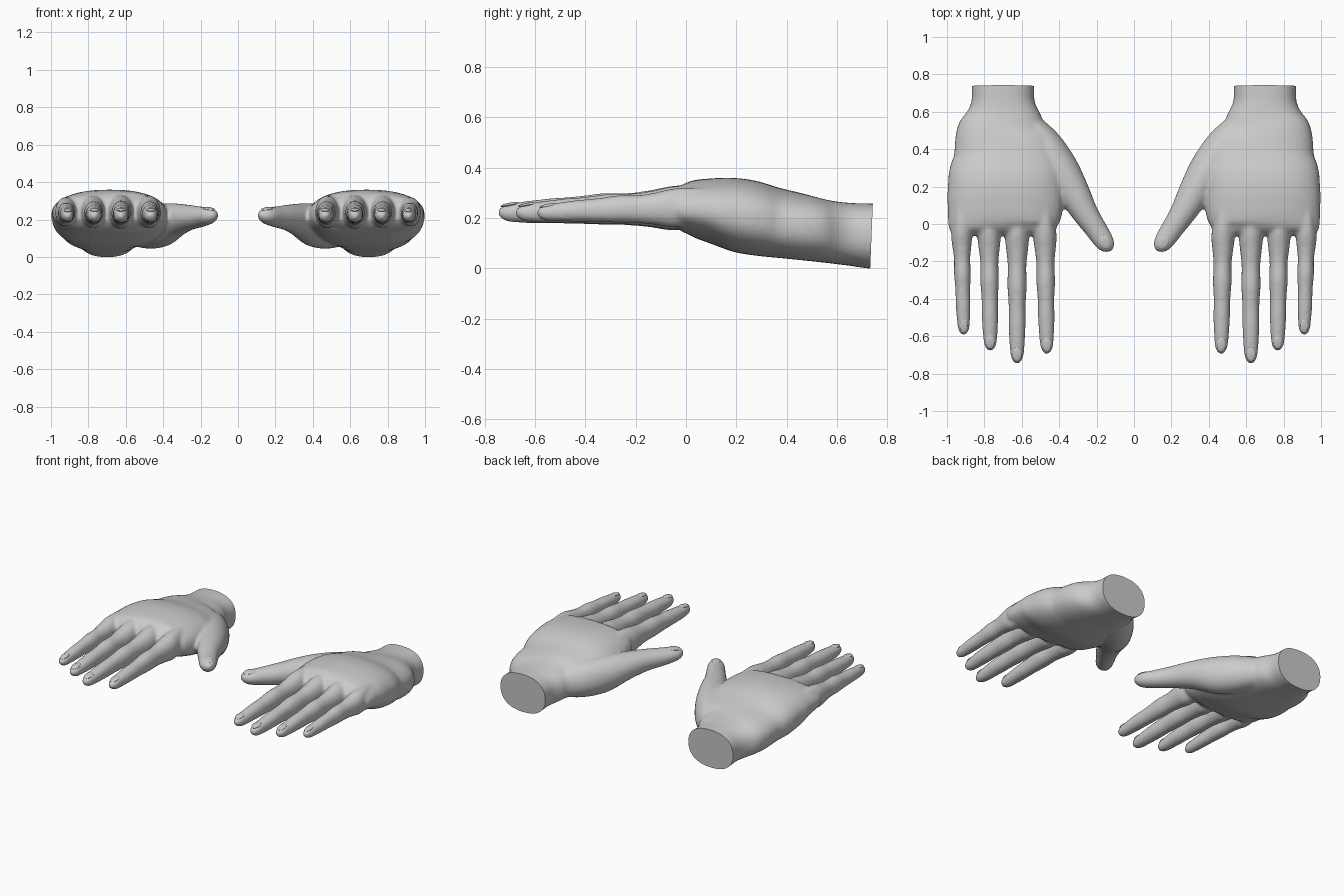
import bpy, bmesh, math
from mathutils import Vector, Matrix

if "Cube" in bpy.data.objects:
    bpy.data.objects.remove(bpy.data.objects["Cube"])


def spline(a, b, c, d, t):
    return tuple(0.5 * (2*q + (r-p)*t + (2*p-5*q+4*r-s)*t*t + (3*q-p-3*r+s)*t**3)
                 for p, q, r, s in zip(a, b, c, d))


def loft(bm, stations, power=2.0, steps=4, n=40):
    """Closed skin through stations (x, y, z, half width, height above, depth below)."""
    k = len(stations)
    path = []
    for i in range(k - 1):
        quad = [stations[max(0, min(k-1, i+j))] for j in (-1, 0, 1, 2)]
        path += [spline(*quad, s / steps) for s in range(steps)]
    path.append(stations[-1])
    rings = []
    for i, (x, y, z, half, up, down) in enumerate(path):
        p, q = path[max(0, i-1)], path[min(len(path)-1, i+1)]
        side = Vector((p[1]-q[1], q[0]-p[0], 0)).normalized()
        ring = []
        for j in range(n):
            a = math.tau * j / n
            c, s = math.cos(a), math.sin(a)
            c = math.copysign(abs(c) ** (2/power), c)
            s = math.copysign(abs(s) ** (2/power), s)
            ring.append(bm.verts.new(Vector((x, y, z)) + side*half*c
                                     + Vector((0, 0, (up if s > 0 else down) * s))))
        rings.append(ring)
    for a, b in zip(rings, rings[1:]):
        for j in range(n):
            bm.faces.new((a[j], a[(j+1) % n], b[(j+1) % n], b[j]))
    bm.faces.new(rings[0])
    bm.faces.new(rings[-1][::-1])


def make_object(name, bm):
    mesh = bpy.data.meshes.new(name)
    bmesh.ops.recalc_face_normals(bm, faces=bm.faces)
    bm.to_mesh(mesh)
    bm.free()
    ob = bpy.data.objects.new(name, mesh)
    bpy.context.collection.objects.link(ob)
    return ob


bm = bmesh.new()

# Wrist and palm
loft(bm, [
    (.70, .82, .13, .166, .125, .13),
    (.70, .74, .13, .167, .127, .132),
    (.70, .65, .135, .17, .125, .125),
    (.70, .57, .15, .21, .12, .13),
    (.705, .48, .165, .25, .128, .135),
    (.69, .38, .185, .28, .132, .145),
    (.685, .28, .20, .305, .147, .150),
    (.685, .19, .21, .310, .149, .145),
    (.69, .10, .22, .310, .137, .122),
    (.70, .02, .23, .296, .117, .100),
    (.70, -.03, .235, .285, .085, .080),
    (.70, -.06, .235, .265, .045, .045)], power=2.35)

# Thumb
loft(bm, [
    (.57, .54, .15, .07, .09, .08),
    (.49, .42, .155, .105, .12, .11),
    (.40, .29, .175, .105, .112, .120),
    (.325, .17, .20, .088, .085, .090),
    (.262, .06, .21, .070, .068, .068),
    (.205, -.025, .215, .060, .055, .058),
    (.165, -.085, .22, .054, .045, .050),
    (.143, -.118, .222, .044, .036, .040),
    (.132, -.138, .224, .028, .022, .024),
    (.127, -.148, .224, .008, .006, .006)])

# Four fingers: base x, tip x, tip y, thickness
fingers = [(.476, .466, -.685, 1.0), (.625, .625, -.737, 1.03),
           (.775, .768, -.668, 1.0), (.922, .910, -.583, .90)]
profile = [(-.25, .040, .08, .05), (-.1, .053, .088, .08), (.02, .062, .084, .086),
           (.12, .057, .072, .074), (.25, .048, .062, .063), (.40, .050, .064, .058),
           (.55, .044, .054, .052), (.70, .044, .049, .047), (.85, .039, .040, .043),
           (.94, .033, .031, .037), (.985, .020, .019, .022), (1.0, .007, .006, .006)]
for bx, tx, ty, s in fingers:
    loft(bm, [(bx + (tx-bx)*f, -.05 + (ty-.01+.05)*f, .240 - .018*f, w*s, u*s, d*s)
              for f, w, u, d in profile], power=2.1)

# Fuse the parts into one skin
hand = make_object("hands", bm)
remesh = hand.modifiers.new("fuse", 'REMESH')
remesh.mode = 'VOXEL'
remesh.voxel_size = .0095
smooth = hand.modifiers.new("soften", 'SMOOTH')
smooth.factor = .5
smooth.iterations = 9
fused = hand.evaluated_get(bpy.context.evaluated_depsgraph_get())
bm = bmesh.new()
bm.from_mesh(fused.to_mesh())
fused.to_mesh_clear()
hand.modifiers.clear()

# Flat wrist cut
cut = bmesh.ops.bisect_plane(bm, geom=bm.verts[:] + bm.edges[:] + bm.faces[:],
                             plane_co=(.7, .737, .13), plane_no=(0, 1, -.04), clear_outer=True)
rim = [e for e in cut["geom_cut"] if isinstance(e, bmesh.types.BMEdge)]
bmesh.ops.holes_fill(bm, edges=rim, sides=0)
bmesh.ops.recalc_face_normals(bm, faces=bm.faces)
bm.to_mesh(hand.data)
bm.free()

# Nails
bm = bmesh.new()
spots = [(tx, ty + .040, .222 + .030*s, .024*s, 0) for _, tx, ty, s in fingers]
spots.append((.155, -.098, .257, .030, math.radians(-33)))
for x, y, z, w, turn in spots:
    m = (Matrix.Translation((x, y, z)) @ Matrix.Rotation(turn, 4, 'Z')
         @ Matrix.Rotation(math.radians(9), 4, 'X') @ Matrix.Diagonal((w, .040, .008, 1)))
    bmesh.ops.create_uvsphere(bm, u_segments=20, v_segments=10, radius=1, matrix=m)
nails = make_object("nails", bm)

# Mirror to the other hand
for ob in (hand, nails):
    ob.modifiers.new("other_hand", 'MIRROR')
    bpy.ops.object.select_all(action='DESELECT')
    ob.select_set(True)
    bpy.context.view_layer.objects.active = ob
    bpy.ops.object.shade_smooth_by_angle(angle=math.radians(50))
